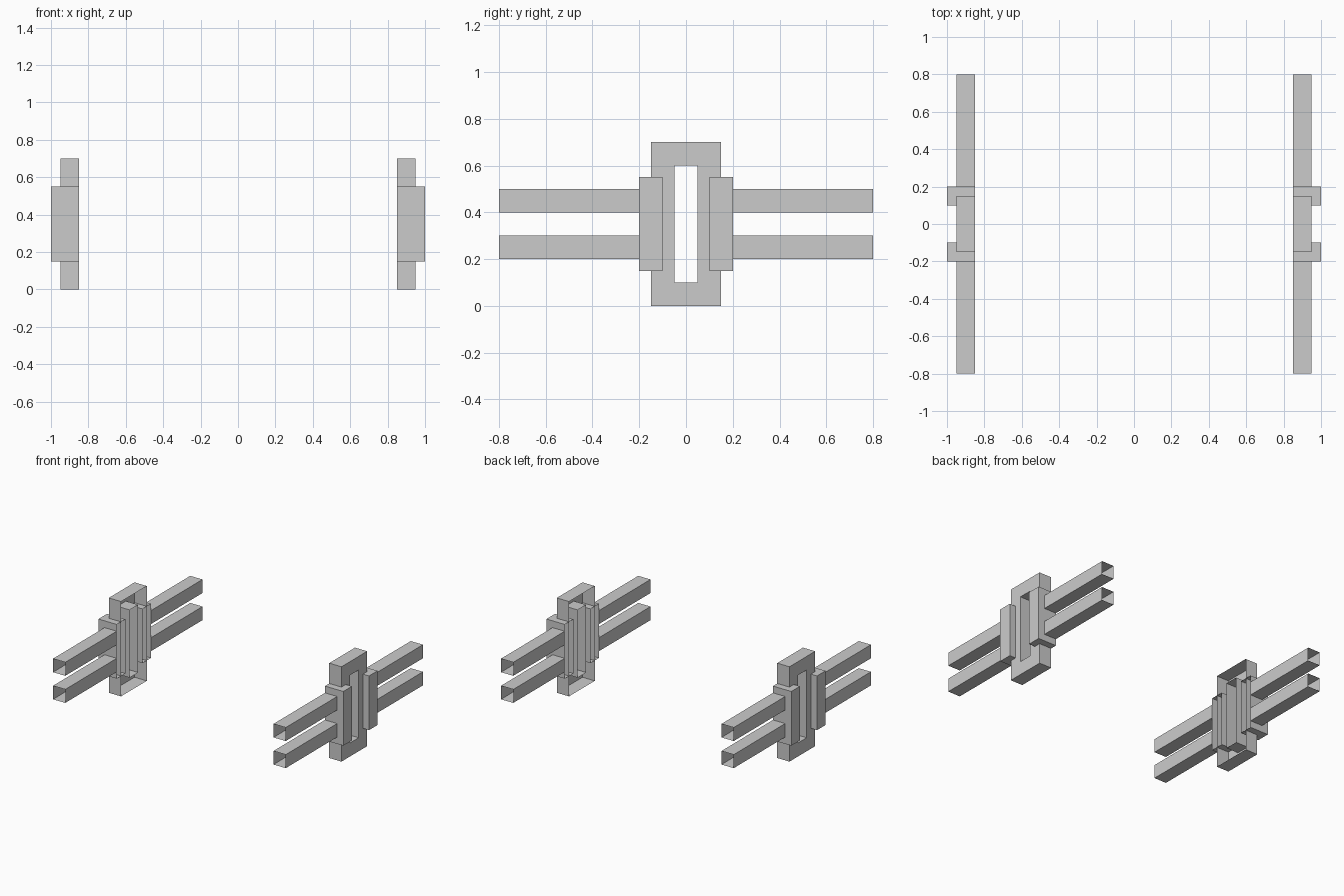
import bpy, bmesh

if "Cube" in bpy.data.objects:
    bpy.data.objects.remove(bpy.data.objects["Cube"])


def loft(name, rings, cap=False, mirror_y=False):
    """Skin a chain of four-point rings, then mirror across the centre planes."""
    bm = bmesh.new()
    loops = [[bm.verts.new(p) for p in ring] for ring in rings]
    for a, b in zip(loops, loops[1:]):
        for i in range(4):
            j = (i + 1) % 4
            bm.faces.new((a[i], a[j], b[j], b[i]))
    if cap:
        bm.faces.new(loops[-1])
    mesh = bpy.data.meshes.new(name)
    bm.to_mesh(mesh)
    bm.free()
    obj = bpy.data.objects.new(name, mesh)
    bpy.context.collection.objects.link(obj)
    mod = obj.modifiers.new("mirror", 'MIRROR')
    mod.use_axis = (True, mirror_y, False)
    mod.use_mirror_merge = False
    return obj


def ring_x(x, y0, y1, z0, z1):
    return [(x, y0, z0), (x, y1, z0), (x, y1, z1), (x, y0, z1)]


def ring_y(y, x0, x1, z0, z1):
    return [(x1, y, z0), (x0, y, z0), (x0, y, z1), (x1, y, z1)]


# Upright frames with a slot, hollow and open on the inner side
outer = (-0.15, 0.15, 0.0, 0.7)
slot = (-0.05, 0.05, 0.1, 0.6)
loft("slotted_frame", [ring_x(0.85, *outer), ring_x(0.95, *outer),
                       ring_x(0.95, *slot), ring_x(0.85, *slot)])

# Clamps wrapped around the frame sides, open on the inner side
clamp = (0.1, 0.2, 0.15, 0.55)
loft("side_clamp", [ring_x(0.85, *clamp), ring_x(1.0, *clamp)],
     cap=True, mirror_y=True)

# Open-ended square rails running out from the clamps
for name, z in (("lower_rail", 0.2), ("upper_rail", 0.4)):
    loft(name, [ring_y(y, 0.85, 0.95, z, z + 0.1) for y in (0.2, 0.8)],
         mirror_y=True)
